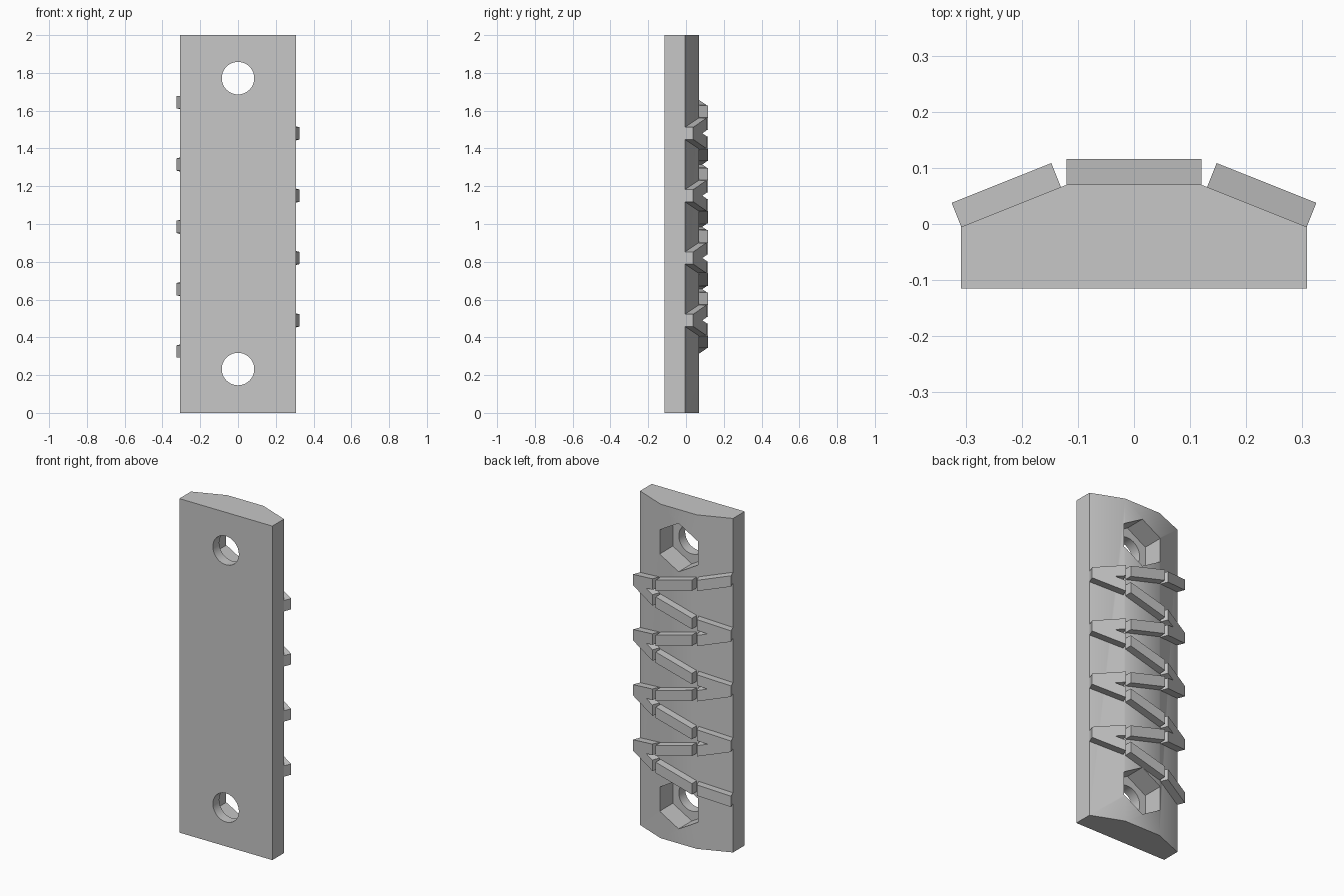
import bpy, bmesh, math
from mathutils import Vector

cube = bpy.data.objects.get("Cube")
if cube:
    bpy.data.objects.remove(cube, do_unlink=True)

grey = bpy.data.materials.new("plain grey")
grey.use_nodes = True
grey.diffuse_color = (0.57, 0.57, 0.57, 1)
for node in grey.node_tree.nodes:
    if node.type == 'BSDF_PRINCIPLED':
        node.inputs["Base Color"].default_value = grey.diffuse_color


def finish(bm, name):
    bmesh.ops.recalc_face_normals(bm, faces=bm.faces)
    mesh = bpy.data.meshes.new(name)
    bm.to_mesh(mesh)
    bm.free()
    mesh.materials.append(grey)
    obj = bpy.data.objects.new(name, mesh)
    bpy.context.collection.objects.link(obj)
    return obj


def loft(bm, ring_a, ring_b):
    """Closed solid between two matching rings of points."""
    a = [bm.verts.new(p) for p in ring_a]
    b = [bm.verts.new(p) for p in ring_b]
    bm.faces.new(a)
    bm.faces.new(b)
    for i in range(len(a)):
        j = (i + 1) % len(a)
        bm.faces.new((a[i], a[j], b[j], b[i]))


# Back profile of the plate, shared with the ridges
EDGE = Vector((0.308, -0.005))
SHOULDER = Vector((0.12, 0.07))
FRONT = -0.115

# Plate with bevelled back
half = [(EDGE.x, FRONT), tuple(EDGE), tuple(SHOULDER)]
profile = half + [(-x, y) for x, y in reversed(half)]
bm = bmesh.new()
loft(bm, [(x, y, 0) for x, y in profile], [(x, y, 2) for x, y in profile])
plate = finish(bm, "plate")


def cut(sides, radius, y0, y1):
    """Cut both bolt positions with a prism along y."""
    bm = bmesh.new()
    for zc in (0.232, 1.772):
        angles = [math.pi / 2 + math.tau * i / sides for i in range(sides)]
        rings = [[(radius * math.cos(t), y, zc + radius * math.sin(t)) for t in angles]
                 for y in (y0, y1)]
        loft(bm, *rings)
    cutter = finish(bm, "cutter")
    cutter.hide_render = True
    mod = plate.modifiers.new("cut", 'BOOLEAN')
    mod.operation = 'DIFFERENCE'
    mod.solver = 'EXACT'
    mod.object = cutter
    bpy.context.view_layer.objects.active = plate
    bpy.ops.object.modifier_apply(modifier=mod.name)
    bpy.data.objects.remove(cutter, do_unlink=True)


# Hexagonal nut pockets, then round bolt holes
cut(6, 0.145, -0.055, 0.3)
cut(48, 0.086, -0.3, 0.1)

bpy.ops.object.select_all(action='DESELECT')
plate.select_set(True)
bpy.context.view_layer.objects.active = plate
bpy.ops.object.shade_smooth_by_angle()

# Zigzag ridges: each strand crosses the back in three straight bars
HEIGHT, DEPTH, DROP = 0.065, 0.046, 0.165
inner = EDGE.lerp(SHOULDER, 0.945)


def mirror(p):
    return Vector((-p.x, p.y))


def bar(bm, p, q, z_at):
    """Sloping bar standing out of the back from p to q."""
    along = (q - p).normalized()
    out = Vector((along.y, -along.x)) * DEPTH
    rings = []
    for point in (p, q):
        z = z_at(point.x)
        top = point + out
        rings.append([(c.x, c.y, z + s * HEIGHT / 2)
                      for c, s in ((point, -1), (point, 1), (top, 1), (top, -1))])
    loft(bm, *rings)


for k in range(8):
    middle = 1.645 - DROP * (k + 0.5)
    slope = (-1 if k % 2 == 0 else 1) * DROP / (2 * EDGE.x)

    def z_at(x, middle=middle, slope=slope):
        return middle + slope * x

    bm = bmesh.new()
    bar(bm, EDGE, inner, z_at)
    bar(bm, SHOULDER, mirror(SHOULDER), z_at)
    bar(bm, mirror(inner), mirror(EDGE), z_at)
    finish(bm, f"zigzag_ridge_{k + 1}")
